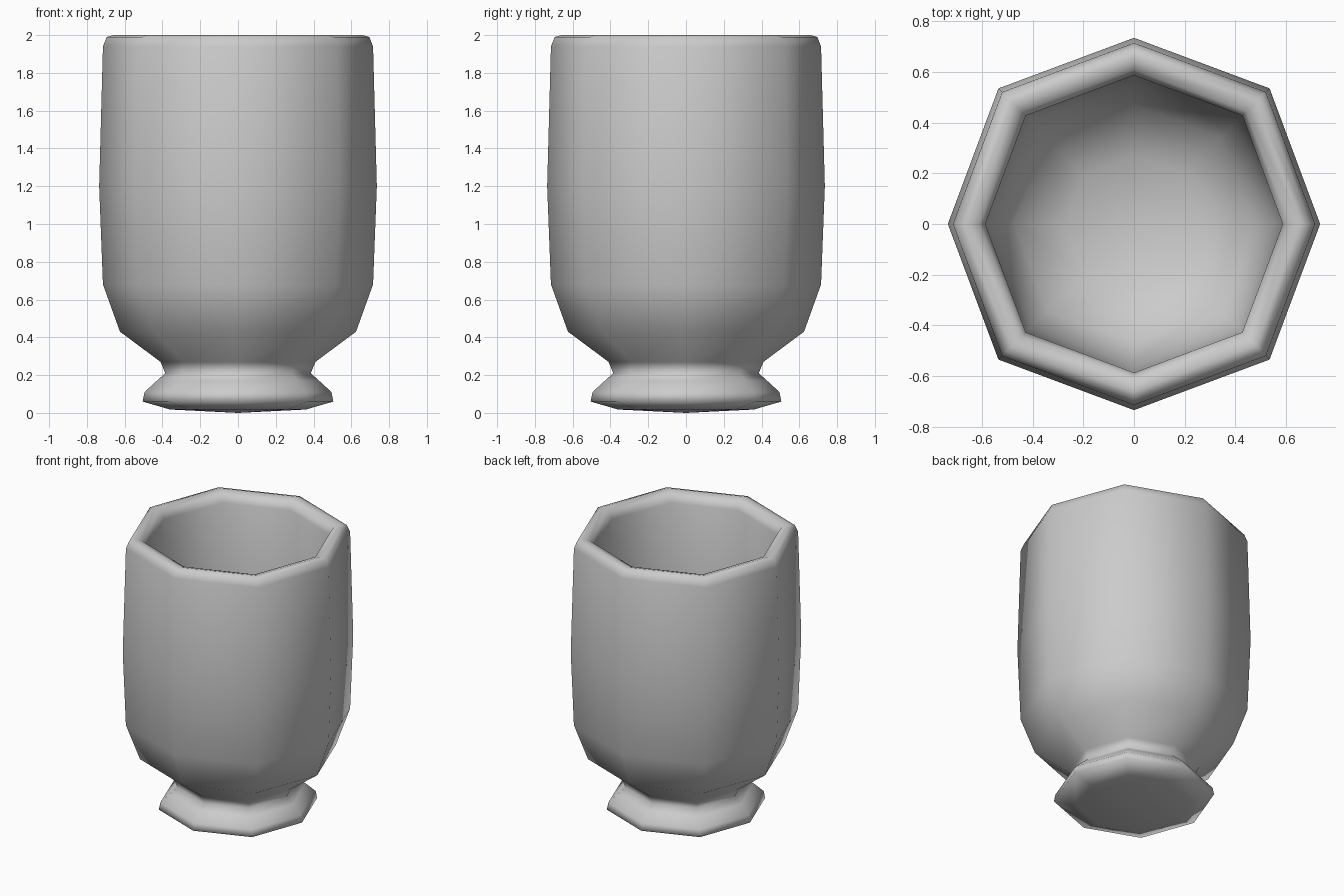
import bpy, bmesh, math

if "Cube" in bpy.data.objects:
    bpy.data.objects.remove(bpy.data.objects["Cube"])

SIDES = 8
DIAGONAL = 1.03  # corners on the diagonals sit slightly further out

# (radius, height) from the underside, up the outside, over the rim, down the inside
profile = [
    (0.36, 0.018), (0.505, 0.06), (0.495, 0.11), (0.43, 0.17), (0.385, 0.21),
    (0.41, 0.27), (0.625, 0.43), (0.715, 0.68), (0.735, 1.2),
    (0.715, 1.94), (0.695, 1.99), (0.66, 2.0), (0.61, 1.985), (0.587, 1.93),
    (0.585, 1.2), (0.56, 0.75), (0.47, 0.53), (0.27, 0.43),
]


def make_lathe(name, profile, bottom_z, floor_z):
    bm = bmesh.new()
    rings = []
    for r, z in profile:
        ring = []
        for i in range(SIDES):
            a = 2 * math.pi * i / SIDES
            k = r * (DIAGONAL if i % 2 else 1)
            ring.append(bm.verts.new((k * math.cos(a), k * math.sin(a), z)))
        rings.append(ring)
    for low, high in zip(rings, rings[1:]):
        for i in range(SIDES):
            j = (i + 1) % SIDES
            bm.faces.new((low[i], low[j], high[j], high[i]))
    # close the underside and the inner floor with fans
    for ring, z in ((rings[0], bottom_z), (rings[-1], floor_z)):
        c = bm.verts.new((0, 0, z))
        for i in range(SIDES):
            bm.faces.new((c, ring[i], ring[(i + 1) % SIDES]))
    bmesh.ops.recalc_face_normals(bm, faces=bm.faces)
    for f in bm.faces:
        f.smooth = True
    mesh = bpy.data.meshes.new(name)
    bm.to_mesh(mesh)
    bm.free()
    obj = bpy.data.objects.new(name, mesh)
    bpy.context.collection.objects.link(obj)
    return obj


# Footed cup with hollow bowl
make_lathe("footed_cup", profile, 0.0, 0.40)
